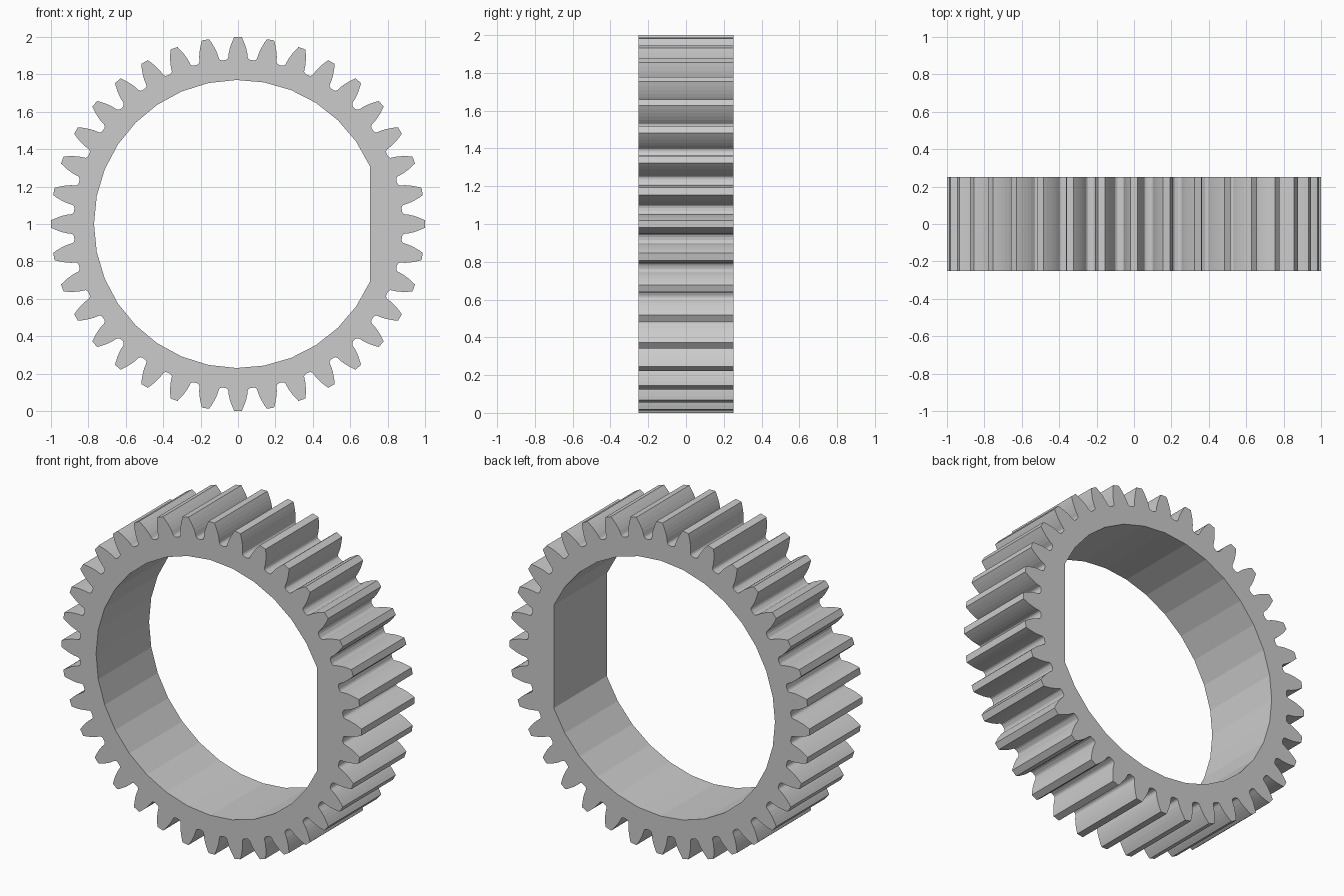
import bpy, bmesh
from math import pi, cos, sin, tan, acos

if "Cube" in bpy.data.objects:
    bpy.data.objects.remove(bpy.data.objects["Cube"])

TEETH, TIP_R, DEPTH = 36, 1.0, 0.505
BORE_R, FLAT_X, BORE_SEGS = 0.77, 0.705, 28
PITCH_R = TIP_R * TEETH / (TEETH + 2)
BASE_R = PITCH_R * cos(pi / 9)


def inv(a):
    return tan(a) - a


# Tooth half profile (radius, half angle): rounded root, then involute flank
base_half = pi / (2 * TEETH) + inv(pi / 9)
half = [(0.879, 0.077), (0.882, 0.067), (0.888, 0.0605)]
for i in range(6):
    r = 0.896 + (TIP_R - 0.896) * i / 5
    half.append((r, base_half - inv(acos(BASE_R / r))))

outer = []
for t in range(TEETH):
    c = 2 * pi * t / TEETH
    polar = [(r, c - a) for r, a in half] + [(r, c + a) for r, a in reversed(half)]
    outer += [(r * cos(a), r * sin(a)) for r, a in polar]

# D-shaped bore: faceted arc closed by a flat on the right
start = acos(FLAT_X / BORE_R)
step = (2 * pi - 2 * start) / BORE_SEGS
inner = [(BORE_R * cos(start + i * step), BORE_R * sin(start + i * step))
         for i in range(BORE_SEGS + 1)]

# Fill between the two outlines and extrude along y
bm = bmesh.new()
edges = []
for loop in (outer, inner):
    vs = [bm.verts.new((x, -DEPTH / 2, z + 1)) for x, z in loop]
    edges += [bm.edges.new((vs[i - 1], vs[i])) for i in range(len(vs))]
bmesh.ops.triangle_fill(bm, edges=edges, use_beauty=True, normal=(0, -1, 0))
ext = bmesh.ops.extrude_face_region(bm, geom=bm.faces[:], use_keep_orig=True)
bmesh.ops.translate(bm, vec=(0, DEPTH, 0),
                    verts=[g for g in ext["geom"] if isinstance(g, bmesh.types.BMVert)])
bmesh.ops.recalc_face_normals(bm, faces=bm.faces[:])

mesh = bpy.data.meshes.new("gear_ring")
bm.to_mesh(mesh)
bm.free()
bpy.context.collection.objects.link(bpy.data.objects.new("gear_ring", mesh))
